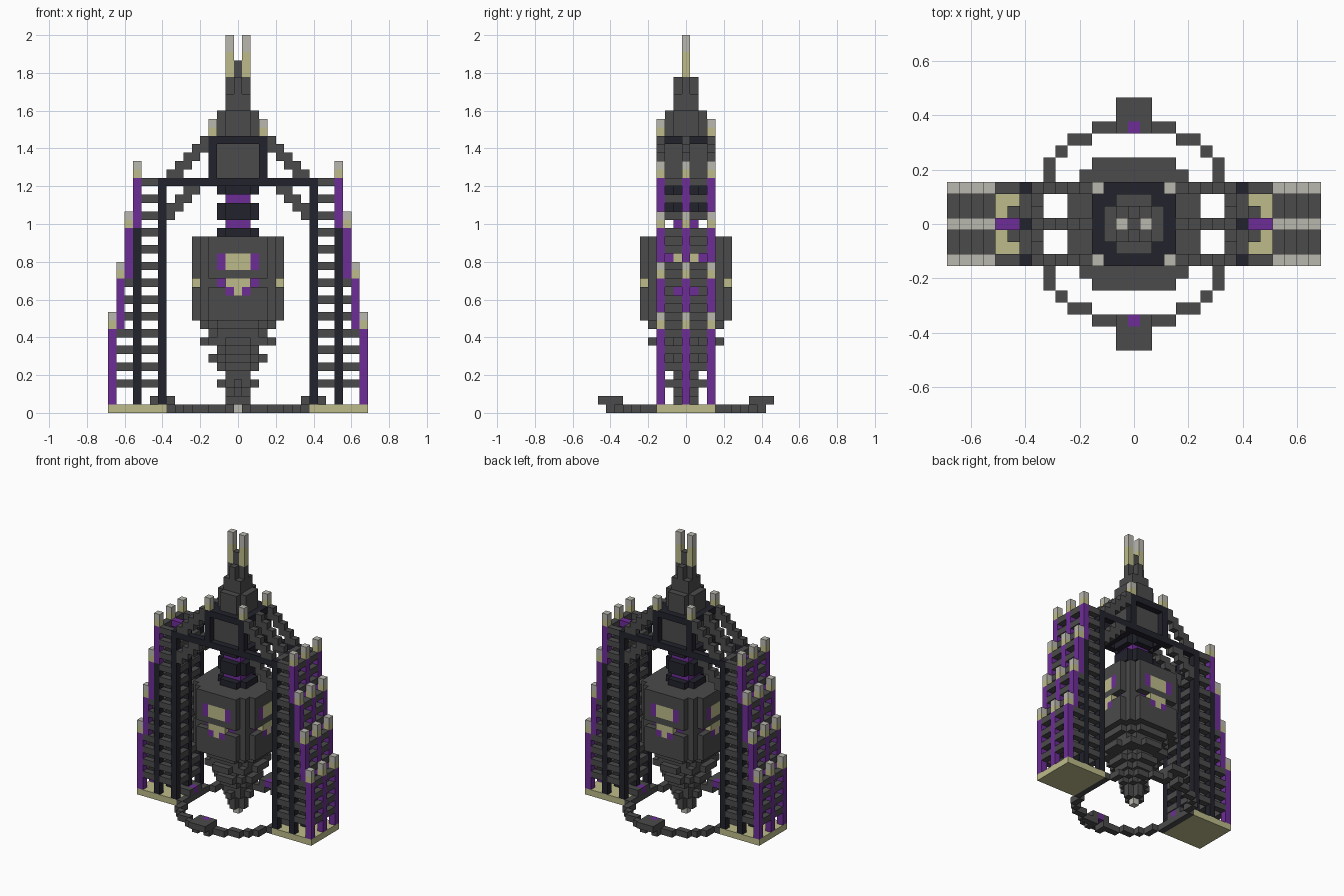
import bpy
import bmesh

if "Cube" in bpy.data.objects:
    bpy.data.objects.remove(bpy.data.objects["Cube"])

U = 2 / 45  # edge of one block
COLOURS = {
    "stone_grey": (0.07, 0.07, 0.07),
    "dark_navy": (0.016, 0.016, 0.026),
    "purple": (0.155, 0.027, 0.31),
    "pale_yellow": (0.51, 0.50, 0.255),
    "light_grey": (0.49, 0.48, 0.43),
}
GREY, NAVY, PURPLE, YELLOW, LIGHT = range(5)
materials = []
for label, rgb in COLOURS.items():
    m = bpy.data.materials.new(label)
    m.use_nodes = True
    m.diffuse_color = (*rgb, 1)
    m.node_tree.nodes["Principled BSDF"].inputs["Base Color"].default_value = (*rgb, 1)
    materials.append(m)

SIDES = {
    (1, 0, 0): [(1, 0, 0), (1, 1, 0), (1, 1, 1), (1, 0, 1)],
    (-1, 0, 0): [(0, 0, 0), (0, 0, 1), (0, 1, 1), (0, 1, 0)],
    (0, 1, 0): [(0, 1, 0), (0, 1, 1), (1, 1, 1), (1, 1, 0)],
    (0, -1, 0): [(0, 0, 0), (1, 0, 0), (1, 0, 1), (0, 0, 1)],
    (0, 0, 1): [(0, 0, 1), (1, 0, 1), (1, 1, 1), (0, 1, 1)],
    (0, 0, -1): [(0, 0, 0), (0, 1, 0), (1, 1, 0), (1, 0, 0)],
}


def box(cells, colour, xs, ys, zs):
    """Fill an inclusive range of blocks; a single number means one block."""
    spans = [(s, s) if isinstance(s, int) else s for s in (xs, ys, zs)]
    rx, ry, rz = [range(a, b + 1) for a, b in spans]
    for x in rx:
        for y in ry:
            for z in rz:
                cells[x, y, z] = colour


def disc(cells, colour, r, zs):
    n = int(r)
    for x in range(-n, n + 1):
        for y in range(-n, n + 1):
            if x * x + y * y <= r * r:
                box(cells, colour, x, y, zs)


def build(name, cells):
    """Make one mesh of the exposed block faces."""
    bm = bmesh.new()
    verts = {}
    for (x, y, z), colour in cells.items():
        for (dx, dy, dz), corners in SIDES.items():
            if (x + dx, y + dy, z + dz) in cells:
                continue
            loop = []
            for a, b, c in corners:
                key = (x + a, y + b, z + c)
                if key not in verts:
                    verts[key] = bm.verts.new(((key[0] - 0.5) * U, (key[1] - 0.5) * U, key[2] * U))
                loop.append(verts[key])
            face = bm.faces.new(loop)
            face.material_index = colour
    mesh = bpy.data.meshes.new(name)
    bm.to_mesh(mesh)
    bm.free()
    for m in materials:
        mesh.materials.append(m)
    bpy.context.collection.objects.link(bpy.data.objects.new(name, mesh))


def tip(cells, x, y, z):
    cells[x, y, z] = YELLOW
    cells[x, y, z + 1] = LIGHT


# Stepped lattice towers, one per side
for side, s in (("left", 1), ("right", -1)):
    base, lattice, posts = {}, {}, {}
    for i in range(9, 16):
        box(base, YELLOW, s * i, (-3, 3), 0)
    # Outer steps: purple posts with pale tips, slats between them
    for step in range(4):
        x = 15 - step
        low, top = (1, 9) if step == 0 else (4 + 6 * step, 9 + 6 * step)
        for y in (-3, 0, 3):
            box(posts, PURPLE, s * x, y, (low, top))
            tip(posts, s * x, y, top + 1)
        for z in range(3, top + 1, 2):
            if z >= low:
                for y in (-2, -1, 1, 2):
                    lattice[s * x, y, z] = GREY
            if step in (1, 2) and z < low:
                for y in (-3, 3):
                    lattice[s * x, y, z] = GREY
    # Dark inner posts and horizontal slats
    for y in (-3, 0, 3):
        box(posts, NAVY, s * 12, y, (1, 21))
        box(posts, NAVY, s * 9, y, (1, 27))
    for z in range(3, 28, 2):
        for y in (-3, 3):
            for x in (10, 11):
                lattice[s * x, y, z] = GREY
        for y in (-2, -1, 1, 2):
            lattice[s * 9, y, z] = GREY
            if z < 22:
                lattice[s * 12, y, z] = GREY
    for x in (10, 11):
        posts[s * x, 0, 27] = PURPLE
    build(side + "_tower_base", base)
    build(side + "_tower_lattice", lattice)
    build(side + "_tower_posts", posts)

    # Stair-shaped arms above and below the cross beams
    arms = {}
    for y in (-3, 0, 3):
        for n in range(5):
            arms[s * (8 - n), y, 28 + n] = GREY
            arms[s * max(7 - n, 4), y, 28 + n] = GREY
        for n in range(4):
            arms[s * (8 - n), y, 23 + n] = GREY
            if n < 3:
                arms[s * (8 - n), y, 24 + n] = GREY
    build(side + "_arms", arms)

# Ground ring with four raised gates
ring = {}
for sx in (-1, 1):
    for sy in (-1, 1):
        for i in range(1, 4):
            ring[sx * i, sy * 8, 0] = GREY
            ring[sx * 8, sy * i, 0] = GREY
        for a, b in ((4, 7), (5, 7), (6, 6), (7, 5), (7, 4)):
            ring[sx * a, sy * b, 0] = GREY
        ring[sx, sy * 9, 0] = GREY
    ring[sx * 8, 0, 0] = GREY
    for d in (8, 9, 10):
        for w in (-1, 0, 1):
            gate = PURPLE if d == 8 and w == 0 else GREY
            ring[w, sx * d, 1] = gate
            if w or d != 9:
                ring[sx * d, w, 1] = gate
build("ground_ring", ring)

# Cross beams and the framed housing on top
frame = {}
for s in (-3, 3):
    box(frame, NAVY, (-8, 8), s, 27)
    box(frame, NAVY, s, (-2, 2), 27)
    for t in (-3, 3):
        box(frame, NAVY, s, t, (27, 32))
        tip(frame, s, t, 33)
box(frame, NAVY, (-3, 3), (-3, 3), 32)
build("housing_frame", frame)
housing = {}
box(housing, GREY, (-2, 2), (-2, 2), (28, 31))
build("housing_core", housing)

# Spire with twin rods
spire = {}
disc(spire, GREY, 2.3, (33, 35))
disc(spire, GREY, 1.5, (36, 37))
disc(spire, GREY, 1.1, (38, 39))
box(spire, GREY, 0, 0, (40, 41))
for x in (-1, 1):
    box(spire, YELLOW, x, 0, (40, 42))
    box(spire, LIGHT, x, 0, (43, 44))
build("spire", spire)

# Neck joining housing and drill
neck = {}
disc(neck, NAVY, 2.3, (26, 27))
disc(neck, PURPLE, 1.5, 25)
disc(neck, NAVY, 2.3, (23, 24))
disc(neck, PURPLE, 1.5, 22)
disc(neck, GREY, 2.3, 21)
for s in (-2, 2):
    box(neck, NAVY, (-1, 1), s, 21)
    box(neck, NAVY, s, (-1, 1), 21)
build("neck", neck)

# Drill body, tapering in ragged layers to a point
drill = {}
disc(drill, GREY, 5.9, (11, 20))
for z, r in enumerate((0, 1, 1, 2, 1.5, 2.3, 3.2, 2.5, 4.3, 3.7, 4.5)):
    disc(drill, LIGHT if z == 0 else GREY, r, z)
# Groove behind the lower windows
for cell in [c for c in drill if c[2] == 15 and max(abs(c[0]), abs(c[1])) == 5]:
    del drill[cell]
# Glowing windows on all four sides
for s in (-1, 1):
    for w in range(-2, 3):
        edge = abs(w) == 2
        glow = PURPLE if edge else YELLOW
        spots = [(5, 17, glow), (5, 18, glow), (4 if edge else 5, 15, glow)]
        if not edge:
            spots.append((5, 14, PURPLE if w else YELLOW))
        for d, z, c in spots:
            drill[w, s * d, z] = c
            drill[s * d, w, z] = c
build("drill", drill)
